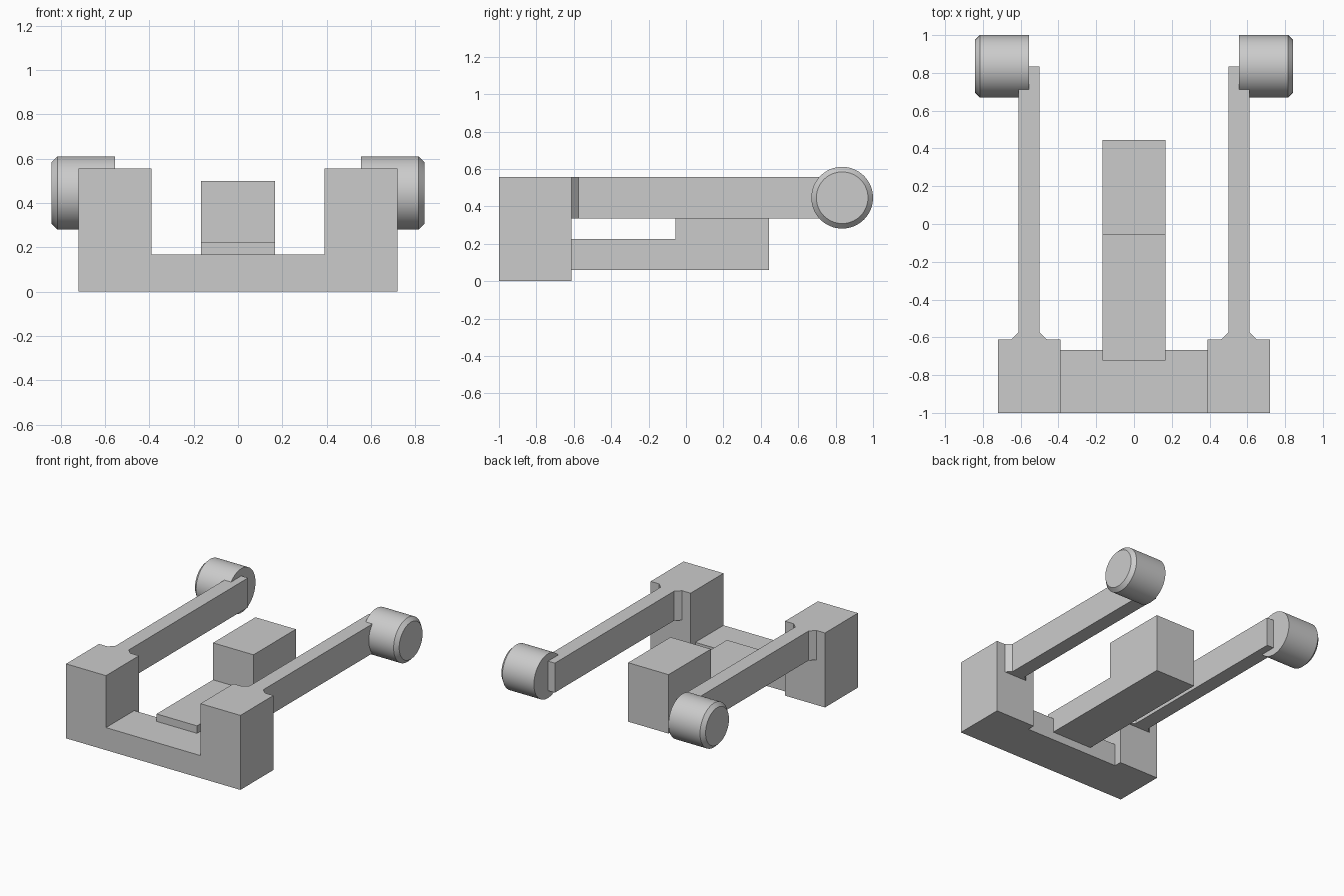
import bpy, bmesh
from math import pi, radians
from mathutils import Vector

cube = bpy.data.objects.get("Cube")
if cube:
    bpy.data.objects.remove(cube, do_unlink=True)

grey = bpy.data.materials.new("plain grey")
grey.use_nodes = True
grey.diffuse_color = (0.6, 0.6, 0.6, 1)
grey.node_tree.nodes["Principled BSDF"].inputs["Base Color"].default_value = grey.diffuse_color


def finish(name, bm, mirror=False):
    """Turn a bmesh into a grey object, optionally mirrored across x."""
    bmesh.ops.recalc_face_normals(bm, faces=bm.faces)
    mesh = bpy.data.meshes.new(name)
    bm.to_mesh(mesh)
    bm.free()
    mesh.materials.append(grey)
    obj = bpy.data.objects.new(name, mesh)
    bpy.context.collection.objects.link(obj)
    if mirror:
        obj.modifiers.new("mirror", 'MIRROR').use_mirror_merge = False
    return obj


def prism(name, points, depth, mirror=False):
    """Extrude a flat outline of 3D points along a depth vector."""
    bm = bmesh.new()
    face = bm.faces.new([bm.verts.new(p) for p in points])
    out = bmesh.ops.extrude_face_region(bm, geom=[face], use_keep_orig=True)
    moved = [v for v in out["geom"] if isinstance(v, bmesh.types.BMVert)]
    bmesh.ops.translate(bm, verts=moved, vec=Vector(depth))
    return finish(name, bm, mirror)


def box(name, x, y, z, mirror=False):
    outline = [(x[0], y[0], z[0]), (x[1], y[0], z[0]), (x[1], y[1], z[0]), (x[0], y[1], z[0])]
    return prism(name, outline, (0, 0, z[1] - z[0]), mirror)


# Base: low crossbar between two tall posts
box("crossbar", (-0.39, 0.39), (-1, -0.667), (0, 0.168))
box("posts", (0.39, 0.72), (-1, -0.611), (0, 0.556), mirror=True)

# Central tongue with a raised block at its rear end, one L-shaped profile
profile = [(-0.722, 0.06), (0.444, 0.06), (0.444, 0.5), (-0.056, 0.5),
           (-0.056, 0.224), (-0.722, 0.224)]
prism("tongue_with_block", [(-0.167, y, z) for y, z in profile], (0.334, 0, 0))

# Arms with flared roots
plan = [(0.461, -0.611), (0.65, -0.611), (0.611, -0.574), (0.611, 0.833),
        (0.5, 0.833), (0.5, -0.574)]
prism("arms", [(x, y, 0.336) for x, y in plan], (0, 0, 0.22), mirror=True)

# Rollers: a cylinder profile with chamfered outer rim, spun about x
axis_y, axis_z, radius, chamfer = 0.835, 0.446, 0.165, 0.027
rim = [(0.556, 0), (0.556, radius), (0.843 - chamfer, radius),
       (0.843, radius - chamfer), (0.843, 0)]
bm = bmesh.new()
verts = [bm.verts.new((x, axis_y, axis_z + r)) for x, r in rim]
edges = [bm.edges.new(pair) for pair in zip(verts, verts[1:])]
bmesh.ops.spin(bm, geom=verts + edges, cent=(0, axis_y, axis_z), axis=(1, 0, 0),
               angle=2 * pi, steps=64)
bmesh.ops.remove_doubles(bm, verts=bm.verts, dist=0.0001)
rollers = finish("rollers", bm, mirror=True)
bpy.ops.object.select_all(action='DESELECT')
rollers.select_set(True)
bpy.context.view_layer.objects.active = rollers
bpy.ops.object.shade_smooth_by_angle(angle=radians(30))
